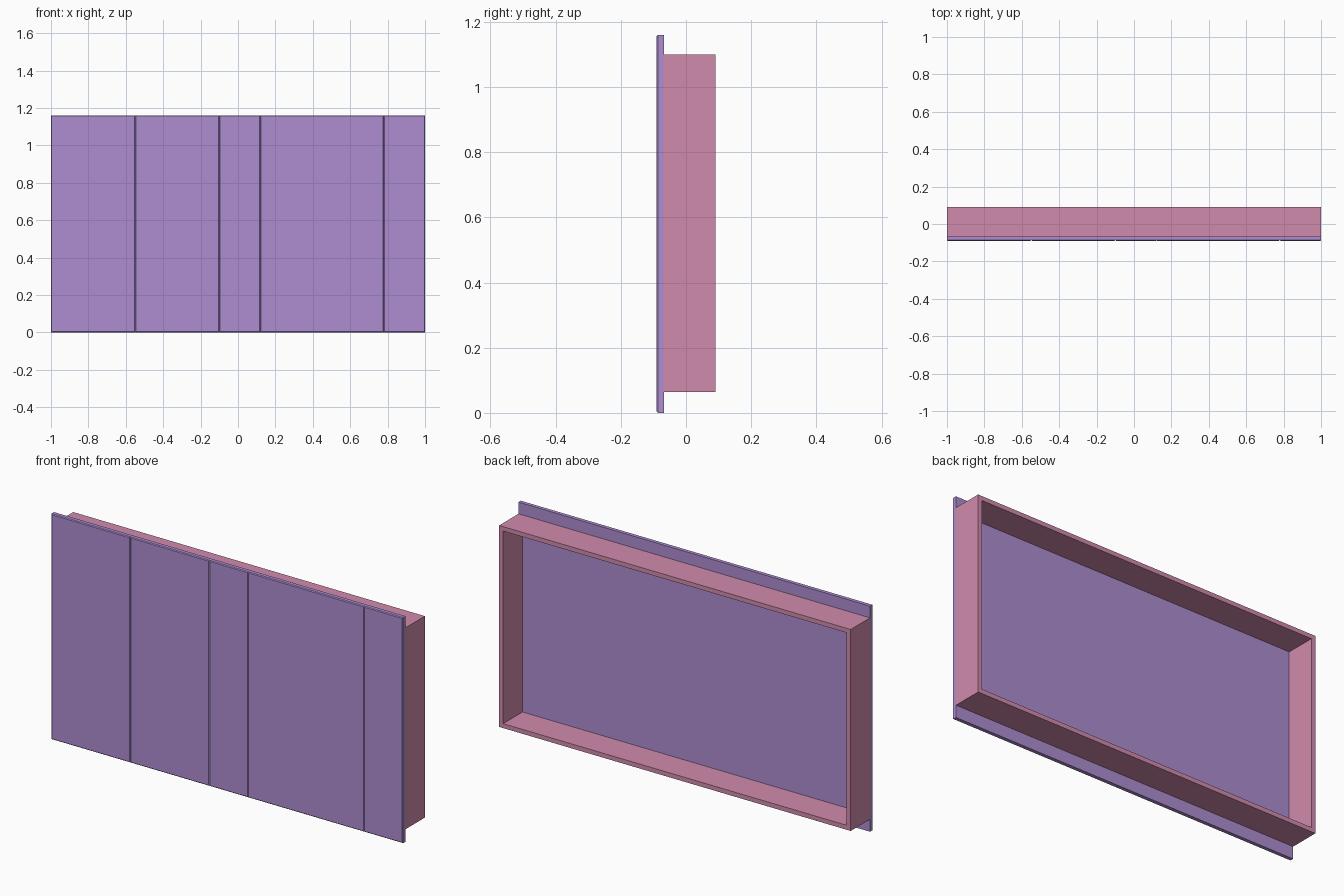
import bpy, bmesh

if "Cube" in bpy.data.objects:
    bpy.data.objects.remove(bpy.data.objects["Cube"])

Z_TOP = 1.16          # height of the front panel
Y_FRONT, Y_JOIN, Y_BACK = -0.09, -0.067, 0.09
BEVEL = 0.004


def material(name, color):
    mat = bpy.data.materials.new(name)
    mat.diffuse_color = color
    mat.use_nodes = True
    mat.node_tree.nodes["Principled BSDF"].inputs["Base Color"].default_value = mat.diffuse_color
    return mat


def add_object(name, bm, mat):
    bmesh.ops.recalc_face_normals(bm, faces=bm.faces[:])
    mesh = bpy.data.meshes.new(name)
    bm.to_mesh(mesh)
    bm.free()
    mesh.materials.append(mat)
    obj = bpy.data.objects.new(name, mesh)
    bpy.context.collection.objects.link(obj)
    return obj


def rectangle(x, z0, z1, y, inset=0.0):
    """Corner points of an upright rectangle spanning x[0]..x[1]."""
    a, b = x[0] + inset, x[1] - inset
    return [(a, y, z0 + inset), (b, y, z0 + inset),
            (b, y, z1 - inset), (a, y, z1 - inset)]


def bridge(bm, ring_a, ring_b):
    for i in range(4):
        j = (i + 1) % 4
        bm.faces.new((ring_a[i], ring_a[j], ring_b[j], ring_b[i]))


# Front panel: upright boards whose chamfered front edges form the grooves
seams = [-1.0, -0.55, -0.10, 0.12, 0.78, 1.0]
bm = bmesh.new()
for span in zip(seams, seams[1:]):
    rings = [[bm.verts.new(p) for p in rectangle(span, 0, Z_TOP, y, inset)]
             for y, inset in ((Y_FRONT, BEVEL), (Y_FRONT + BEVEL, 0), (Y_JOIN, 0))]
    bm.faces.new(rings[0])
    bm.faces.new(rings[-1])
    for a, b in zip(rings, rings[1:]):
        bridge(bm, a, b)
add_object("front_boards", bm, material("board_purple", (0.42, 0.27, 0.64, 1)))

# Rear frame: a rectangular tube, open towards the back
WALL = 0.023
bm = bmesh.new()
loops = [[bm.verts.new(p) for p in rectangle((-1, 1), 0.064, 1.10, y, inset)]
         for y, inset in ((Y_JOIN, 0), (Y_BACK, 0), (Y_BACK, WALL), (Y_JOIN, WALL))]
for i in range(4):
    bridge(bm, loops[i], loops[(i + 1) % 4])
add_object("rear_frame", bm, material("frame_pink", (0.64, 0.26, 0.42, 1)))
